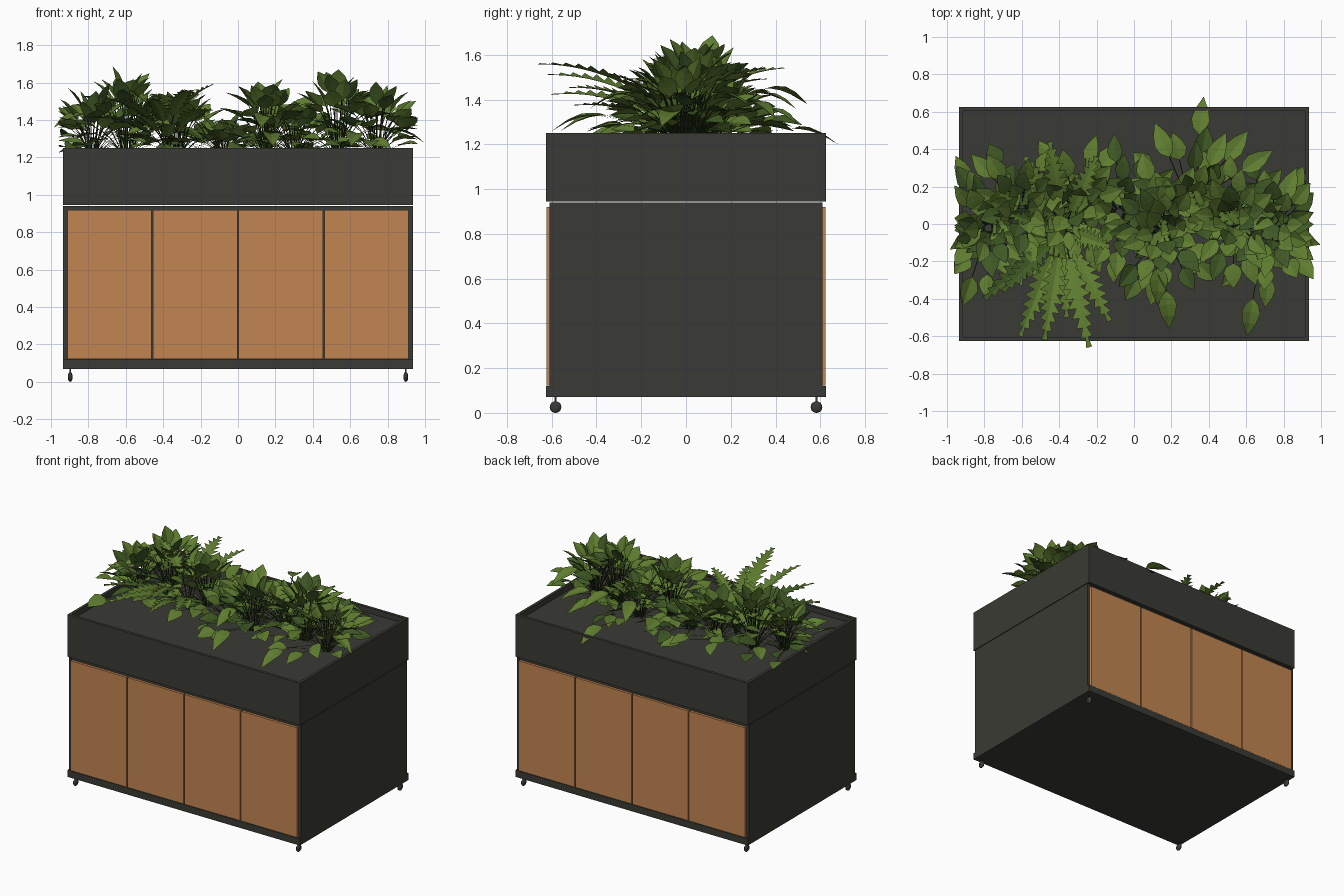
import bpy, bmesh, math, random
from mathutils import Vector

if "Cube" in bpy.data.objects:
    bpy.data.objects.remove(bpy.data.objects["Cube"])

random.seed(11)


def material(name, rgb):
    m = bpy.data.materials.new(name)
    m.diffuse_color = (*rgb, 1)
    m.use_nodes = True
    m.node_tree.nodes["Principled BSDF"].inputs["Base Color"].default_value = m.diffuse_color
    return m


GREY = material("dark grey", (0.042, 0.042, 0.035))
WOOD = material("orange wood", (0.54, 0.235, 0.083))
LEAF = material("leaf green", (0.115, 0.205, 0.03))
DARK = material("deep leaf green", (0.05, 0.1, 0.018))
STEM = material("stem green", (0.025, 0.045, 0.01))


def box(name, lo, hi, mat):
    bm = bmesh.new()
    bmesh.ops.create_cube(bm, size=1)
    for v in bm.verts:
        v.co = [lo[i] + (v.co[i] + 0.5) * (hi[i] - lo[i]) for i in range(3)]
    return finish(name, bm, [mat])


def finish(name, bm, mats):
    me = bpy.data.meshes.new(name)
    bm.to_mesh(me)
    bm.free()
    for m in mats:
        me.materials.append(m)
    ob = bpy.data.objects.new(name, me)
    bpy.context.collection.objects.link(ob)
    return ob


# Cabinet body, base and soil bed
box("cabinet_body", (-0.935, -0.605, 0.12), (0.935, 0.605, 0.94), GREY)
box("base_plinth", (-0.935, -0.625, 0.07), (0.935, 0.625, 0.12), GREY)
box("soil_bed", (-0.915, -0.605, 0.945), (0.915, 0.605, 1.21), GREY)

# Planter walls, doors and casters on both sides
for s, side in ((-1, "front"), (1, "back")):
    ya, yb = sorted((s * 0.605, s * 0.625))
    box(f"planter_wall_{side}", (-0.935, ya, 0.945), (0.935, yb, 1.25), GREY)
    xa, xb = sorted((s * 0.915, s * 0.935))
    box("planter_wall_" + ("left" if s < 0 else "right"),
        (xa, -0.605, 0.945), (xb, 0.605, 1.25), GREY)
    for xs in (-1, 1):
        xa, xb = sorted((xs * 0.917, xs * 0.935))
        ya, yb = sorted((s * 0.604, s * 0.61))
        box(f"frame_edge_{side}", (xa, ya, 0.12), (xb, yb, 0.94), GREY)
    for i in range(4):
        x = -0.915 + i * 0.4575
        ya, yb = sorted((s * 0.604, s * 0.623))
        box(f"door_{side}_{i + 1}", (x + 0.004, ya, 0.122), (x + 0.4535, yb, 0.92), WOOD)
    for xs in (-1, 1):
        bpy.ops.mesh.primitive_uv_sphere_add(segments=16, ring_count=10, radius=0.026,
                                             location=(xs * 0.897, s * 0.583, 0.026))
        ob = bpy.context.object
        ob.name = f"caster_{side}"
        ob.scale.x = 0.5
        ob.data.materials.append(GREY)
        bpy.ops.object.shade_smooth()
        box(f"caster_pin_{side}", (xs * 0.897 - 0.004, s * 0.583 - 0.004, 0.04),
            (xs * 0.897 + 0.004, s * 0.583 + 0.004, 0.075), GREY)


# Foliage helpers
def stem(bm, a, b, r=0.003):
    """Thin three-sided stalk that rises first, then bows outwards."""
    mid = Vector((a.x * 0.65 + b.x * 0.35, a.y * 0.65 + b.y * 0.35, a.z * 0.3 + b.z * 0.7))
    rings = []
    for i in range(5):
        t = i / 4
        p = a * (1 - t) ** 2 + mid * 2 * t * (1 - t) + b * t * t
        rings.append([bm.verts.new(p + Vector((math.cos(k * 2.094) * r, math.sin(k * 2.094) * r, 0)))
                      for k in range(3)])
    for r0, r1 in zip(rings, rings[1:]):
        for k in range(3):
            bm.faces.new((r0[k], r0[k - 2], r1[k - 2], r1[k])).material_index = 2


def blade(bm, p, d, length, width, outline, droop, roll, mat):
    """Folded leaf: outline is (spine position, edge position, half width)."""
    d = d.normalized()
    side = d.cross(Vector((0, 0, 1)))
    side = side.normalized() if side.length > 0.05 else Vector((1, 0, 0))
    up = side.cross(d)
    side, up = (side * math.cos(roll) + up * math.sin(roll),
                up * math.cos(roll) - side * math.sin(roll))

    def at(t, w):
        return p + d * t * length + side * w * width + up * abs(w) * width * 0.25 \
            - Vector((0, 0, droop * length * t * t))
    rows = [[bm.verts.new(at(e, -w)), bm.verts.new(at(t, 0)), bm.verts.new(at(e, w))]
            for t, e, w in outline]
    for a, b in zip(rows, rows[1:]):
        bm.faces.new((a[0], a[1], b[1], b[0])).material_index = mat
        bm.faces.new((a[1], a[2], b[2], b[1])).material_index = mat


OVAL = [(0, 0, 0.03), (0.12, 0.15, 0.36), (0.35, 0.38, 0.5), (0.65, 0.66, 0.36), (1, 1, 0.01)]
FERN = []
for i in range(9):
    env = 0.5 * min(1, 0.45 + i * 0.22) * (1 - (i / 9) ** 2)
    FERN += [(i / 9, i / 9, env * 0.4), (i / 9 + 0.05, i / 9 + 0.11, env)]
FERN.append((1, 1, 0.005))


def leaf_to(bm, root, az, reach, h, elev, length, width):
    """One stalk with a broad leaf, kept within the model's width."""
    out = Vector((math.cos(az), math.sin(az), 0))
    full = reach + length * math.cos(elev)
    edge = abs(root.x + out.x * full)
    if edge > 0.96:
        reach = max(0.02, reach - (edge - 0.96) / abs(out.x))
    p = Vector((root.x, root.y, h)) + out * reach
    stem(bm, root + out * 0.02, p)
    d = out * math.cos(elev) + Vector((0, 0, math.sin(elev)))
    blade(bm, p, d, length, width, OVAL, 0.15, random.uniform(-0.5, 0.5),
          1 if random.random() < 0.28 else 0)


# Leafy plants: x, y, leaf count, reach, top height
PLANTS = [(-0.78, -0.02, 42, 0.25, 1.6), (-0.6, 0.08, 42, 0.25, 1.69), (-0.32, 0.1, 38, 0.24, 1.6),
          (-0.08, 0.06, 34, 0.25, 1.46), (0.15, -0.04, 42, 0.26, 1.65), (0.3, 0.1, 36, 0.28, 1.56),
          (0.53, 0.03, 42, 0.24, 1.69), (0.74, -0.03, 42, 0.26, 1.62)]
for n, (x, y, count, reach, top) in enumerate(PLANTS):
    bm = bmesh.new()
    root = Vector((x, y, 1.205))
    for i in range(count):
        t = (i + 0.5) / count
        az = i * 2.39996 + random.uniform(-0.3, 0.3)
        stretch = 1 + 0.3 * abs(math.sin(az))
        h = top - 0.13 - (top - 1.41) * t ** 1.4 + random.uniform(-0.05, 0.01)
        elev = math.radians(66 - 66 * t + random.uniform(-12, 12))
        leaf_to(bm, root, az, reach * (0.12 + 0.75 * t) * stretch, h, elev,
                random.uniform(0.12, 0.17), random.uniform(0.085, 0.11))
    finish(f"leafy_plant_{n + 1}", bm, [LEAF, DARK, STEM])

# Long outlying leaves: root x, y, then leaf middle x, y, z
bm = bmesh.new()
for rx, ry, x, y, z in [(0.3, 0.1, 0.36, 0.58, 1.24), (0.3, 0.1, 0.45, 0.40, 1.4),
                        (0.3, 0.1, 0.55, 0.42, 1.33), (0.3, 0.1, 0.66, 0.34, 1.36),
                        (0.3, 0.1, 0.15, 0.45, 1.42), (0.74, 0, 0.83, 0.21, 1.4),
                        (0.7, 0, 0.62, -0.5, 1.3), (0.15, -0.05, 0.18, -0.46, 1.3),
                        (0.15, -0.05, 0.13, -0.33, 1.4), (0.74, -0.03, 0.90, -0.08, 1.32),
                        (-0.78, 0, -0.9, -0.08, 1.4)]:
    az = math.atan2(y - ry, x - rx)
    out = Vector((math.cos(az), math.sin(az), 0))
    p = Vector((x, y, z + 0.03)) - out * 0.1
    stem(bm, Vector((rx, ry, 1.205)), p)
    blade(bm, p, out, 0.2, 0.1, OVAL, 0.35, 0.1, 0)
finish("outlying_leaves", bm, [LEAF, DARK, STEM])

# Fern with long toothed fronds, listed by tip
bm = bmesh.new()
root = Vector((-0.38, -0.03, 1.205))
for n, tip in enumerate([(-0.8, -0.4, 1.42), (-0.7, -0.36, 1.52), (-0.61, -0.6, 1.43),
                         (-0.48, -0.62, 1.52), (-0.24, -0.66, 1.57), (-0.13, -0.52, 1.46),
                         (-0.36, -0.5, 1.38), (-0.45, 0.44, 1.55), (-0.58, 0.36, 1.5),
                         (-0.2, 0.36, 1.55), (-0.13, -0.12, 1.6), (-0.66, 0.05, 1.62)]):
    tip = Vector(tip)
    p = root.lerp(tip, 0.25)
    p.z = 1.205 + (tip.z - 1.205) * 0.6
    stem(bm, root, p, 0.004)
    d = tip - p
    length = d.length
    d.z += 0.25 * length
    blade(bm, p, d, d.length, 0.16, FERN, 0.25, random.uniform(-0.3, 0.3), 1 if n < 2 else 0)
finish("fern", bm, [LEAF, DARK, STEM])
